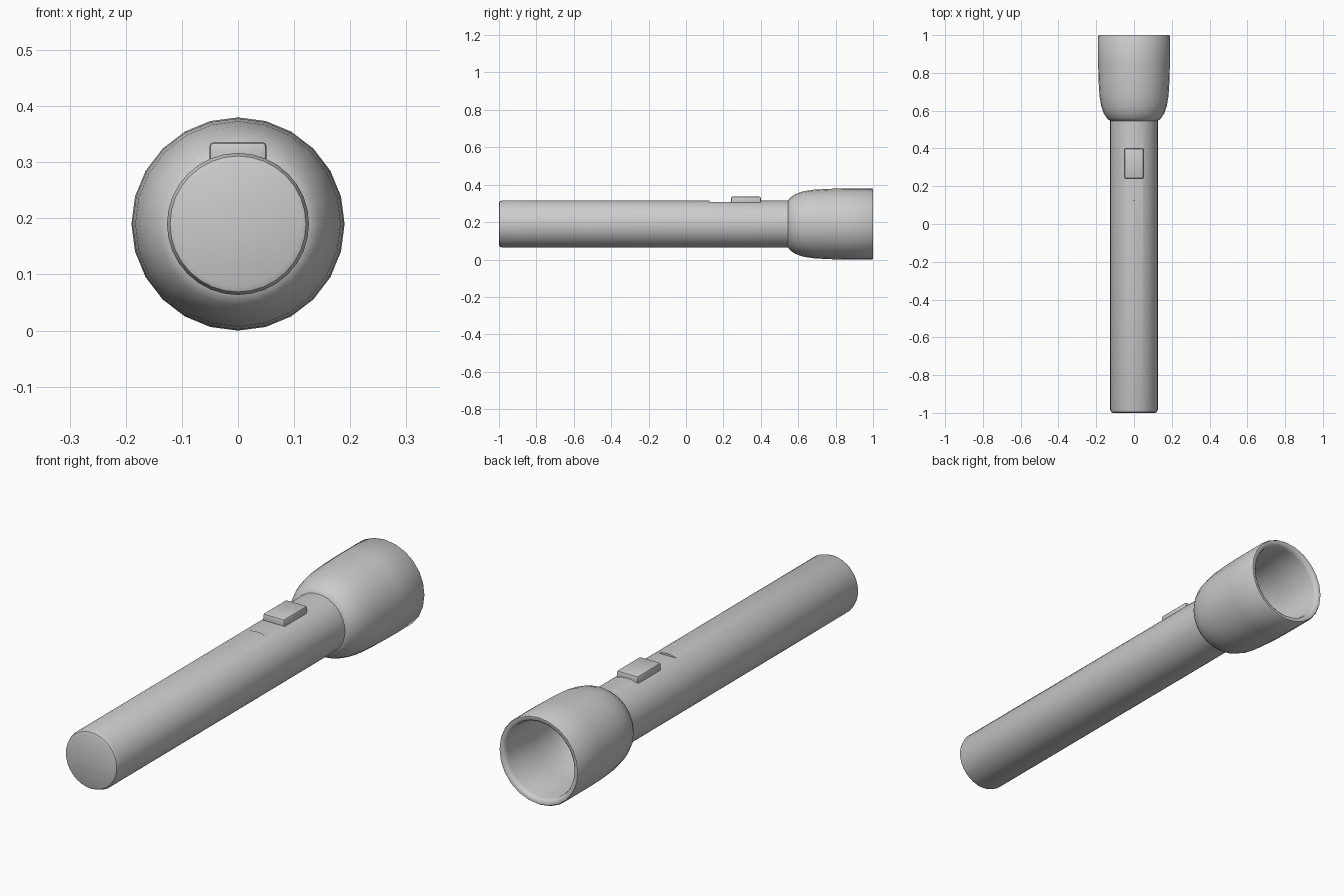
import bpy, bmesh, math

if "Cube" in bpy.data.objects:
    bpy.data.objects.remove(bpy.data.objects["Cube"])

AXIS_Z = 0.19


def finish(bm, name):
    mesh = bpy.data.meshes.new(name)
    bmesh.ops.recalc_face_normals(bm, faces=bm.faces)
    bm.to_mesh(mesh)
    bm.free()
    ob = bpy.data.objects.new(name, mesh)
    bpy.context.collection.objects.link(ob)
    return ob


def smooth(ob, angle=40):
    bpy.ops.object.select_all(action='DESELECT')
    ob.select_set(True)
    bpy.context.view_layer.objects.active = ob
    bpy.ops.object.shade_smooth_by_angle(angle=math.radians(angle))


def lathe(name, profile, sides):
    """Revolve (radius, y) points around the torch axis; ends close on the axis."""
    bm = bmesh.new()
    rings = []
    for r, y in profile:
        if r == 0:
            rings.append([bm.verts.new((0, y, AXIS_Z))] * sides)
        else:
            rings.append([bm.verts.new((r * math.sin(i * math.tau / sides), y,
                                        AXIS_Z + r * math.cos(i * math.tau / sides)))
                          for i in range(sides)])
    for a, b in zip(rings, rings[1:]):
        for i in range(sides):
            j = (i + 1) % sides
            bm.faces.new(list(dict.fromkeys((a[i], a[j], b[j], b[i]))))
    return finish(bm, name)


def box(name, x, y0, y1, z0, z1):
    bm = bmesh.new()
    bmesh.ops.create_cube(bm, size=1)
    for v in bm.verts:
        v.co = (v.co.x * 2 * x, y0 if v.co.y < 0 else y1, z0 if v.co.z < 0 else z1)
    return finish(bm, name)


# Handle tube with a softened tail edge
handle = lathe("handle", [(0, -1), (0.112, -1), (0.121, -0.996), (0.1265, -0.982),
                          (0.1265, 0.56), (0, 0.56)], 32)

# Flat recess in which the switch slides
cutter = box("recess_cutter", 0.08, 0.125, 0.40, 0.308, 0.40)
cutter.hide_render = True
cutter.hide_set(True)
cut = handle.modifiers.new("recess", 'BOOLEAN')
cut.operation = 'DIFFERENCE'
cut.solver = 'EXACT'
cut.object = cutter
bpy.context.view_layer.objects.active = handle
bpy.ops.object.modifier_apply(modifier=cut.name)
bpy.data.objects.remove(cutter)
smooth(handle)

# Flared head with rounded rim and hollow reflector bowl
head = lathe("head", [(0, 0.545), (0.126, 0.545), (0.143, 0.560), (0.160, 0.585),
                      (0.174, 0.625), (0.183, 0.68), (0.188, 0.76), (0.19, 0.85),
                      (0.19, 0.994), (0.186, 1.0), (0.175, 1.0), (0.167, 0.994),
                      (0.163, 0.98), (0.162, 0.80), (0.157, 0.70), (0.145, 0.64),
                      (0.115, 0.595), (0.06, 0.575), (0, 0.57)], 24)
smooth(head, 50)

# Slide switch
switch = box("slide_switch", 0.051, 0.24, 0.40, 0.29, 0.336)
bevel = switch.modifiers.new("soft_edges", 'BEVEL')
bevel.width = 0.008
bevel.segments = 2
bpy.context.view_layer.objects.active = switch
bpy.ops.object.modifier_apply(modifier=bevel.name)
smooth(switch)
